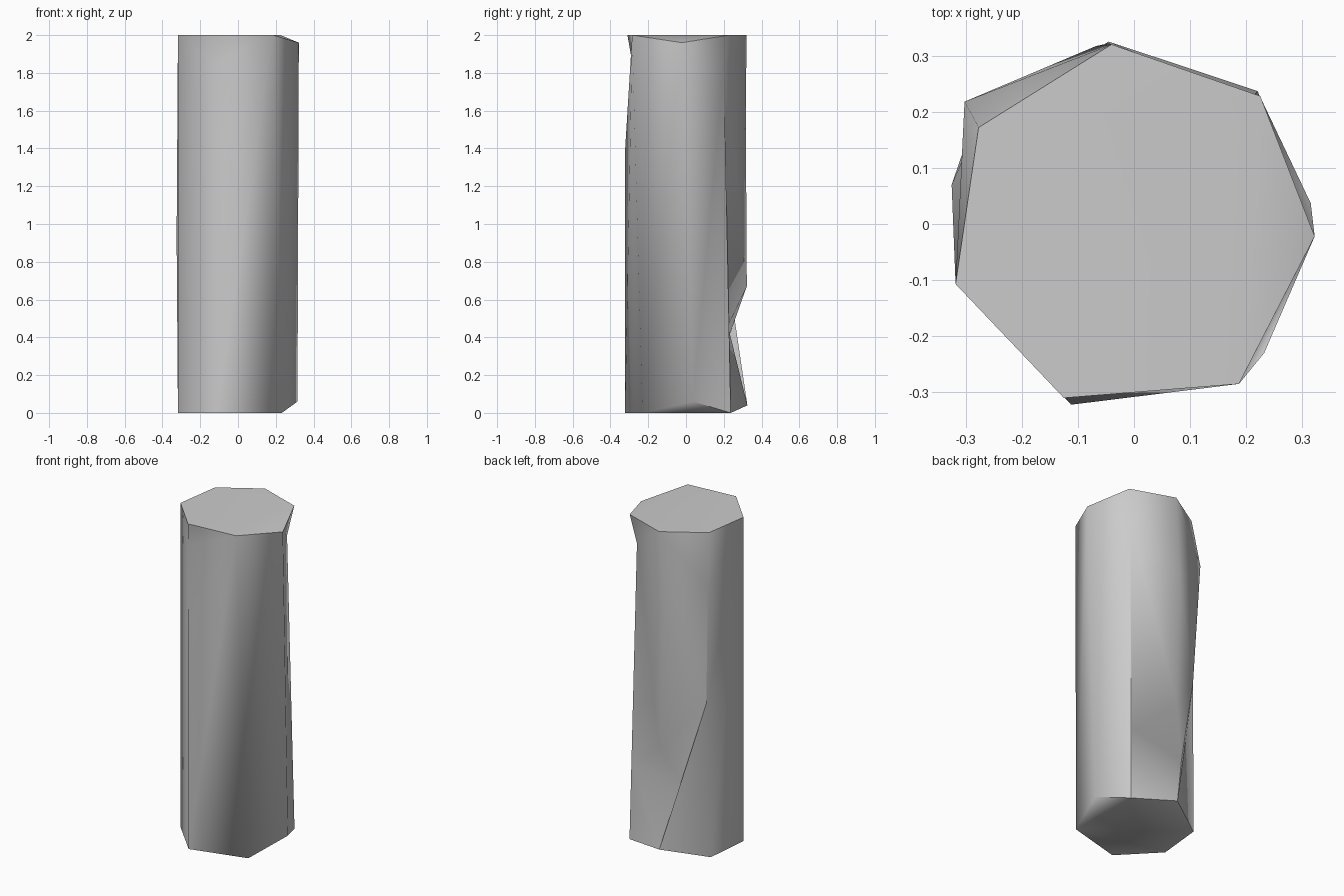
import bpy, bmesh
import math

if "Cube" in bpy.data.objects:
    bpy.data.objects.remove(bpy.data.objects["Cube"])

# Seven uneven ridges of a weathered heptagonal column, clockwise, top to bottom
RIDGES = [
    [(-.04, .32, 2), (-.068, .317, 1.49), (-.045, .322, .67), (-.045, .325, .04)],
    [(.225, .228, 2), (.195, .2, 1.82), (.22, .237, 0)],
    [(.322, -.022, 1.96), (.315, .037, .06)],
    [(.187, -.285, 2), (.232, -.23, 0)],
    [(-.125, -.31, 2), (-.14, -.284, 1.85), (-.112, -.322, 1.4), (-.112, -.322, 0)],
    [(-.318, -.107, 2), (-.318, -.107, 0)],
    [(-.277, .172, 2), (-.302, .218, 1.7), (-.272, .19, .95), (-.29, .172, 0)],
]
NOTCH_R, NOTCH_L = (.2, .222, .46), (-.16, .222, .39)
LEDGE = (-.325, .07, .93)

bm = bmesh.new()
verts = {}


def vert(p):
    if p not in verts:
        verts[p] = bm.verts.new(p)
    return verts[p]


def face(*pts):
    bm.faces.new([vert(p) for p in pts])


def stitch(a, b, bias=.1):
    """Fill the strip between two ridges with triangles, from the top down."""
    i = j = 0
    while i < len(a) - 1 or j < len(b) - 1:
        step_b = i == len(a) - 1 or (
            j < len(b) - 1 and b[j + 1][2] + bias >= a[i + 1][2])
        if step_b:
            face(a[i], b[j], b[j + 1])
            j += 1
        else:
            face(a[i], b[j], a[i + 1])
            i += 1


# Sides
r = RIDGES
back_right = r[0][:3] + [NOTCH_R] + r[0][3:]
back_left = r[0][:3] + [NOTCH_L] + r[0][3:]
stitch(back_right, r[1])
for k in range(1, 5):
    stitch(r[k], r[k + 1])
stitch(r[5], r[6][:3] + [LEDGE] + r[6][3:], -.1)
stitch(r[6], back_left)

# Notch at the back and chipped ledge on the left
face(NOTCH_R, r[0][2], NOTCH_L)
face(NOTCH_R, NOTCH_L, r[0][3])
face(r[6][2], LEDGE, r[6][3])

# Caps: flat polygon plus sloping corner triangles
top = [c[0] for c in r]
bot = [c[-1] for c in r]
face(*[p for p in top if p[2] == 2])
face(top[1], top[2], top[3])
face(*[p for p in bot if p[2] == 0])
face(bot[1], bot[2], bot[3])
face(bot[6], bot[0], bot[1])

bmesh.ops.recalc_face_normals(bm, faces=bm.faces)
mesh = bpy.data.meshes.new("stone_column")
bm.to_mesh(mesh)
bm.free()
column = bpy.data.objects.new("stone_column", mesh)
bpy.context.collection.objects.link(column)
bpy.context.view_layer.objects.active = column
column.select_set(True)
bpy.ops.object.shade_smooth_by_angle(angle=math.radians(60))
